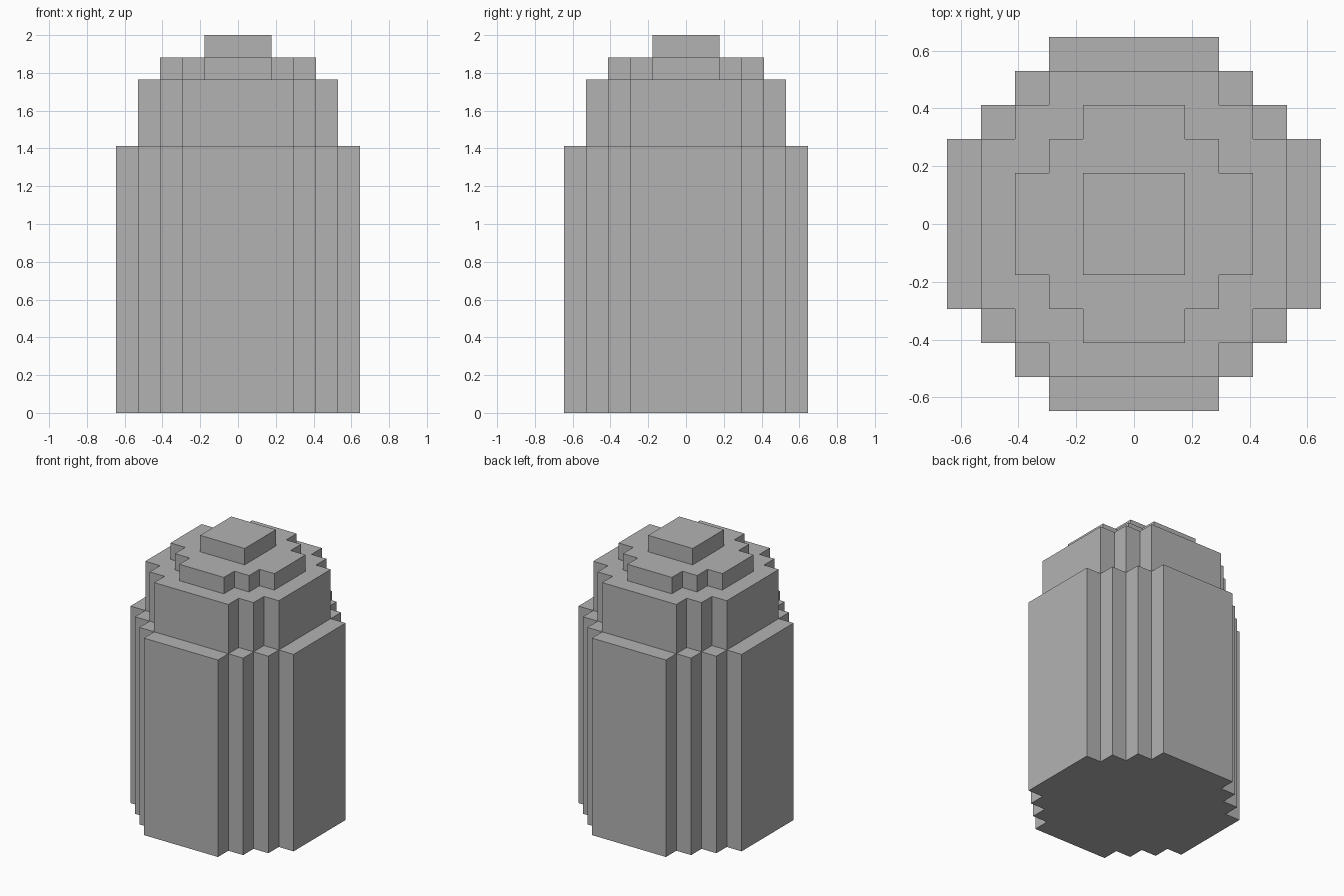
import bpy
import bmesh

cube = bpy.data.objects.get("Cube")
if cube:
    bpy.data.objects.remove(cube, do_unlink=True)

U = 2 / 17  # one block; the model is 17 blocks tall

stone = bpy.data.materials.new("stone_grey")
stone.use_nodes = True
stone.diffuse_color = (0.45, 0.45, 0.45, 1)
bsdf = next(n for n in stone.node_tree.nodes if n.type == 'BSDF_PRINCIPLED')
bsdf.inputs["Base Color"].default_value = (0.45, 0.45, 0.45, 1)


def stepped_outline(corners):
    """Turn the outer corners of one quarter into a full stepped outline."""
    quarter = [corners[0]]
    for (_, y_prev), (x, y) in zip(corners, corners[1:]):
        quarter += [(x, y_prev), (x, y)]
    outline = []
    for _ in range(4):
        outline += quarter
        quarter = [(-y, x) for x, y in quarter]
    return outline


def tier(name, corners, bottom, top):
    """Extrude a stepped outline between two heights, all in blocks."""
    bm = bmesh.new()
    base = bm.faces.new([bm.verts.new((x * U, y * U, bottom * U))
                         for x, y in stepped_outline(corners)])
    extruded = bmesh.ops.extrude_face_region(bm, geom=[base], use_keep_orig=True)["geom"]
    bmesh.ops.translate(bm, vec=(0, 0, (top - bottom) * U),
                        verts=[g for g in extruded if isinstance(g, bmesh.types.BMVert)])
    bmesh.ops.recalc_face_normals(bm, faces=bm.faces)
    mesh = bpy.data.meshes.new(name)
    bm.to_mesh(mesh)
    bm.free()
    mesh.materials.append(stone)
    bpy.context.collection.objects.link(bpy.data.objects.new(name, mesh))


# Tall body, then three shrinking tiers up to the square cap
tier("body", [(5.5, 2.5), (4.5, 3.5), (3.5, 4.5), (2.5, 5.5)], 0, 12)
tier("shoulder", [(4.5, 2.5), (3.5, 3.5), (2.5, 4.5)], 12, 15)
tier("crown", [(3.5, 1.5), (2.5, 2.5), (1.5, 3.5)], 15, 16)
tier("cap", [(1.5, 1.5)], 16, 17)
